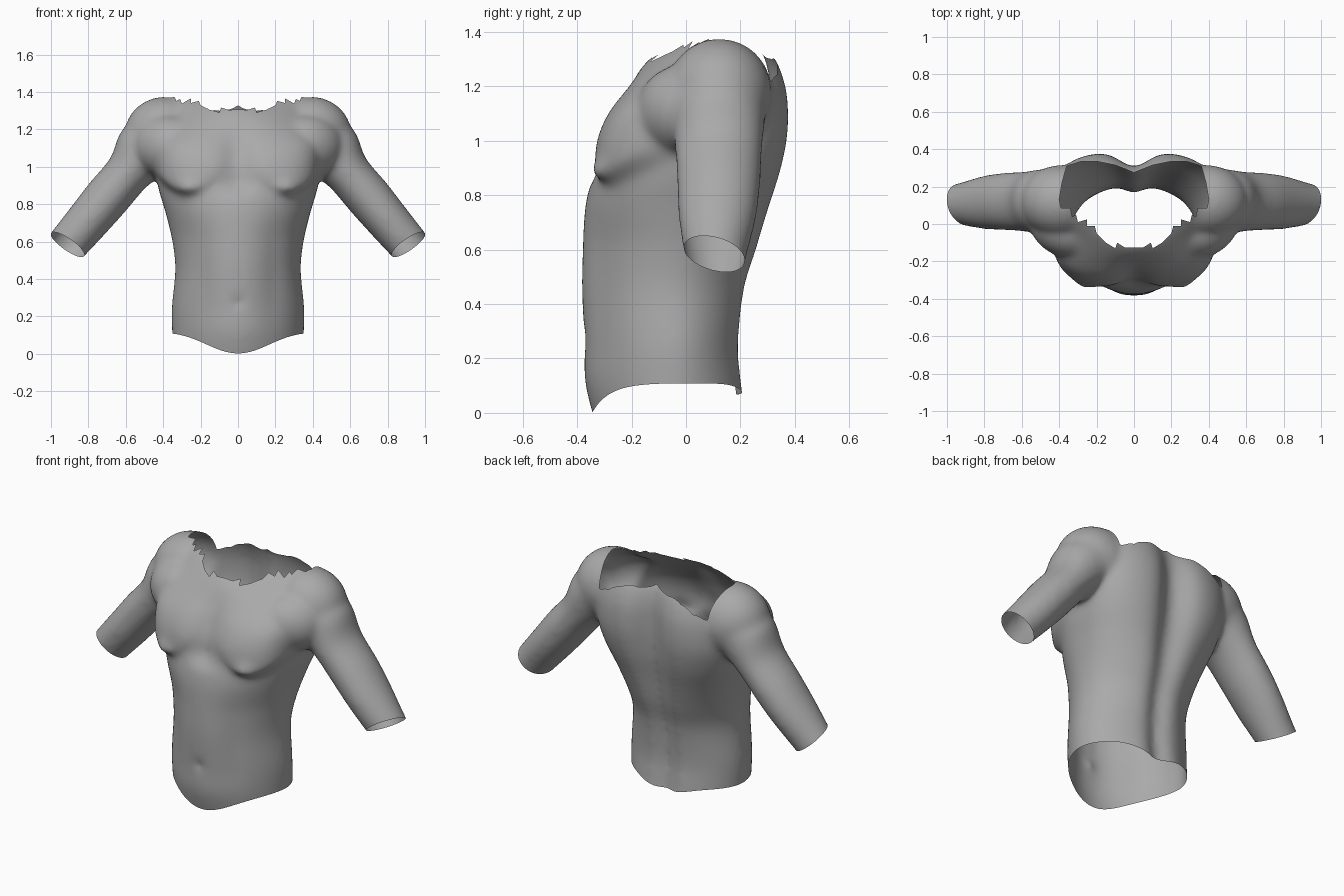
import bpy, bmesh, math
from mathutils import Vector, Matrix

if "Cube" in bpy.data.objects:
    bpy.data.objects.remove(bpy.data.objects["Cube"])

# torso stations: z, half width, front y, back y, y of widest point, spine groove depth
TORSO = [
    (-0.10, .345, -.315, .250, -.04, .04), (0.10, .352, -.370, .222, -.04, .045),
    (0.25, .354, -.376, .208, -.04, .04), (0.45, .336, -.386, .232, -.04, .045),
    (0.60, .351, -.382, .278, -.03, .05), (0.75, .386, -.372, .320, -.01, .06),
    (0.88, .424, -.346, .359, .02, .07), (1.00, .444, -.332, .383, .06, .08),
    (1.10, .449, -.290, .388, .08, .08), (1.20, .440, -.215, .377, .10, .07),
    (1.30, .420, -.135, .338, .11, .05), (1.36, .385, -.040, .280, .12, .03),
    (1.40, .300, .010, .220, .12, .01)]
# arm rings: centre x, y, z, half thickness in the xz plane, half depth in y
ARM = [(.36, .12, 1.20, .16, .165), (.43, .12, 1.14, .17, .18), (.51, .12, 1.075, .160, .170),
       (.59, .12, .965, .124, .160), (.70, .120, .835, .123, .153), (.80, .115, .715, .117, .142),
       (.915, .108, .580, .109, .114), (.96, .108, .528, .105, .107)]
# right half of the neck opening in plan, front centre to back centre, with torn edge
NECK = [(0, -.125), (.05, -.125), (.09, -.10), (.10, -.13), (.15, -.10), (.20, -.05), (.21, -.01),
        (.25, -.01), (.25, .025), (.30, .01), (.31, .05), (.33, .04), (.34, .085), (.39, .085),
        (.40, .13), (.385, .22), (.36, .31), (.28, .335), (.20, .335), (.10, .315), (0, .275)]


def sample(rows, t):
    """Smooth interpolation through rows at parameter t."""
    i = min(int(t), len(rows) - 2)
    f = t - i
    p = [rows[max(0, min(len(rows) - 1, i + k))] for k in (-1, 0, 1, 2)]
    return [.5 * (2 * b + (c - a) * f + (2 * a - 5 * b + 4 * c - d) * f * f
                  + (3 * b - a - 3 * c + d) * f ** 3) for a, b, c, d in zip(*p)]


def loft(bm, rings):
    rows = [[bm.verts.new(p) for p in r] for r in rings]
    n = len(rows[0])
    for a, b in zip(rows, rows[1:]):
        for i in range(n):
            bm.faces.new((a[i], a[(i + 1) % n], b[(i + 1) % n], b[i]))
    bm.faces.new(rows[0][::-1])
    bm.faces.new(rows[-1])


def gauss(d, s):
    return math.exp(-(d / s) ** 2)


def ramp(v, lo, hi):
    f = max(0, min(1, (v - lo) / (hi - lo)))
    return f * f * (3 - 2 * f)


def bulge(u, n):
    """Superellipse height at u from 0 (middle) to 1 (side)."""
    return max(0, 1 - u ** n) ** (1 / n)


def torso_ring(t, n=144):
    z, w, yf, yb, yc, groove = sample(TORSO, t)
    ring = []
    for i in range(n):
        a = 2 * math.pi * i / n
        c, s = math.cos(a), math.sin(a)
        u = abs(c) ** .9
        x = w * math.copysign(u, c)
        ax = abs(x)
        if s > 0:   # back, broader at the shoulder blades, with spine groove
            y = yc + (yb - yc) * bulge(u, 1.9 + 1.0 * ramp(z, .45, 1.05))
            y -= groove * gauss(x, .065 + .04 * ramp(z, .4, 1.0)) * s
        else:       # belly, then chest above a curved crease
            crease = .835 + .06 * ((ax - .27) / .13) ** 2
            chest = ramp(z, crease, crease + .045)
            low, high = 1.8 + .3 * ramp(z, .6, .85), 3.5 - 1.9 * ramp(z, 1.08, 1.32)
            y = yc - (yc - yf) * (bulge(u, low) * (1 - chest) + bulge(u, high) * chest)
            y += .045 * gauss(x, .085) * ramp(z, .82, .93) * (1 - ramp(z, 1.05, 1.28))
            y -= .022 * gauss(ax - .27, .05) * gauss(z - .89, .04)
            belly = gauss(z - .42, .28)
            y += belly * (.008 * gauss(ax - .19, .05) + .005 * gauss(x, .03))
            y += .024 * gauss(x, .022) * gauss(z - .275, .022)
        ring.append((x, y, z))
    return ring


def arm_ring(t, side, n=48):
    x, y, z, r, d = sample(ARM, t)
    out = []
    for i in range(n):
        a = 2 * math.pi * i / n
        u = r * math.cos(a)
        out.append((side * (x + .76 * u), y + d * math.sin(a), z + .65 * u))
    return out


def ellipsoid(bm, centre, radii, side, turn=0):
    m = (Matrix.Translation((centre[0] * side, centre[1], centre[2]))
         @ Matrix.Rotation(turn * side, 4, 'Z') @ Matrix.Diagonal((*radii, 1)))
    bmesh.ops.create_uvsphere(bm, u_segments=48, v_segments=32, radius=1, matrix=m)


# body masses
bm = bmesh.new()
steps = 12 * (len(TORSO) - 1)
loft(bm, [torso_ring(k / 12) for k in range(steps + 1)])
for side in (1, -1):
    loft(bm, [arm_ring(k / 6, side) for k in range(6 * (len(ARM) - 1) + 1)])
    ellipsoid(bm, (.39, .12, 1.17), (.218, .195, .205), side)            # shoulder
    ellipsoid(bm, (.375, -.005, 1.11), (.20, .165, .17), side, turn=.6)  # chest to shoulder
bmesh.ops.recalc_face_normals(bm, faces=bm.faces)
mesh = bpy.data.meshes.new("torso")
bm.to_mesh(mesh)
bm.free()
body = bpy.data.objects.new("torso", mesh)
bpy.context.collection.objects.link(body)
bpy.context.view_layer.objects.active = body
body.select_set(True)

# fuse the masses into one skin
fuse = body.modifiers.new("fuse", 'REMESH')
fuse.mode, fuse.voxel_size = 'VOXEL', .013
soften = body.modifiers.new("soften", 'SMOOTH')
soften.factor, soften.iterations = .5, 26
for m in (fuse, soften):
    bpy.ops.object.modifier_apply(modifier=m.name)


def cut(bm, point, normal, pick=None, remove=False):
    """Slice along a plane; optionally drop the side the normal points to."""
    faces = [f for f in bm.faces if pick is None or pick(f.calc_center_median())]
    geom = faces + list({e for f in faces for e in f.edges}) + list({v for f in faces for v in f.verts})
    bmesh.ops.bisect_plane(bm, geom=geom, dist=1e-5, plane_co=point, plane_no=normal, clear_outer=remove)


def hem(x, y):
    """Height of the waist edge."""
    front = max(0, min(1, (-y - .05) / .30))
    return .108 - .11 * front ** 1.8 * gauss(x, .28) - .045 * ramp(y, .06, .22) * gauss(x, .17)


bm = bmesh.new()
bm.from_mesh(body.data)
# waist opening: flatten the hem, slice, restore
for v in bm.verts:
    v.co.z -= hem(v.co.x, v.co.y)
cut(bm, (0, 0, 0), (0, 0, -1), remove=True)
for v in bm.verts:
    v.co.z += hem(v.co.x, v.co.y)
# sleeve openings, slanted towards the front
for side in (1, -1):
    cut(bm, (.912 * side, .11, .583), (.56 * side, -.27, -.79), lambda c: c.x * side > .7, remove=True)
# neck opening
outline = NECK + [(-x, y) for x, y in NECK[-2:0:-1]]
pairs = list(zip(outline, outline[1:] + outline[:1]))
for (ax, ay), (bx, by) in pairs:
    mid, reach = Vector(((ax + bx) / 2, (ay + by) / 2)), math.dist((ax, ay), (bx, by)) / 2 + .03
    cut(bm, (ax, ay, 0), (by - ay, ax - bx, 0),
        lambda c: c.z > 1.15 and (c.xy - mid).length < reach)


def in_neck(c):
    hits = sum((ay > c.y) != (by > c.y) and c.x < ax + (c.y - ay) * (bx - ax) / (by - ay)
               for (ax, ay), (bx, by) in pairs)
    return c.z > 1.15 and hits % 2 == 1


bmesh.ops.delete(bm, geom=[f for f in bm.faces if in_neck(f.calc_center_median())], context='FACES')
bm.to_mesh(body.data)
bm.free()

# single grey skin
grey = bpy.data.materials.new("grey")
grey.diffuse_color = (.4, .4, .4, 1)
grey.use_nodes = True
grey.node_tree.nodes["Principled BSDF"].inputs["Base Color"].default_value = grey.diffuse_color
body.data.materials.clear()
body.data.materials.append(grey)
bpy.ops.object.shade_smooth_by_angle(angle=math.radians(60))
